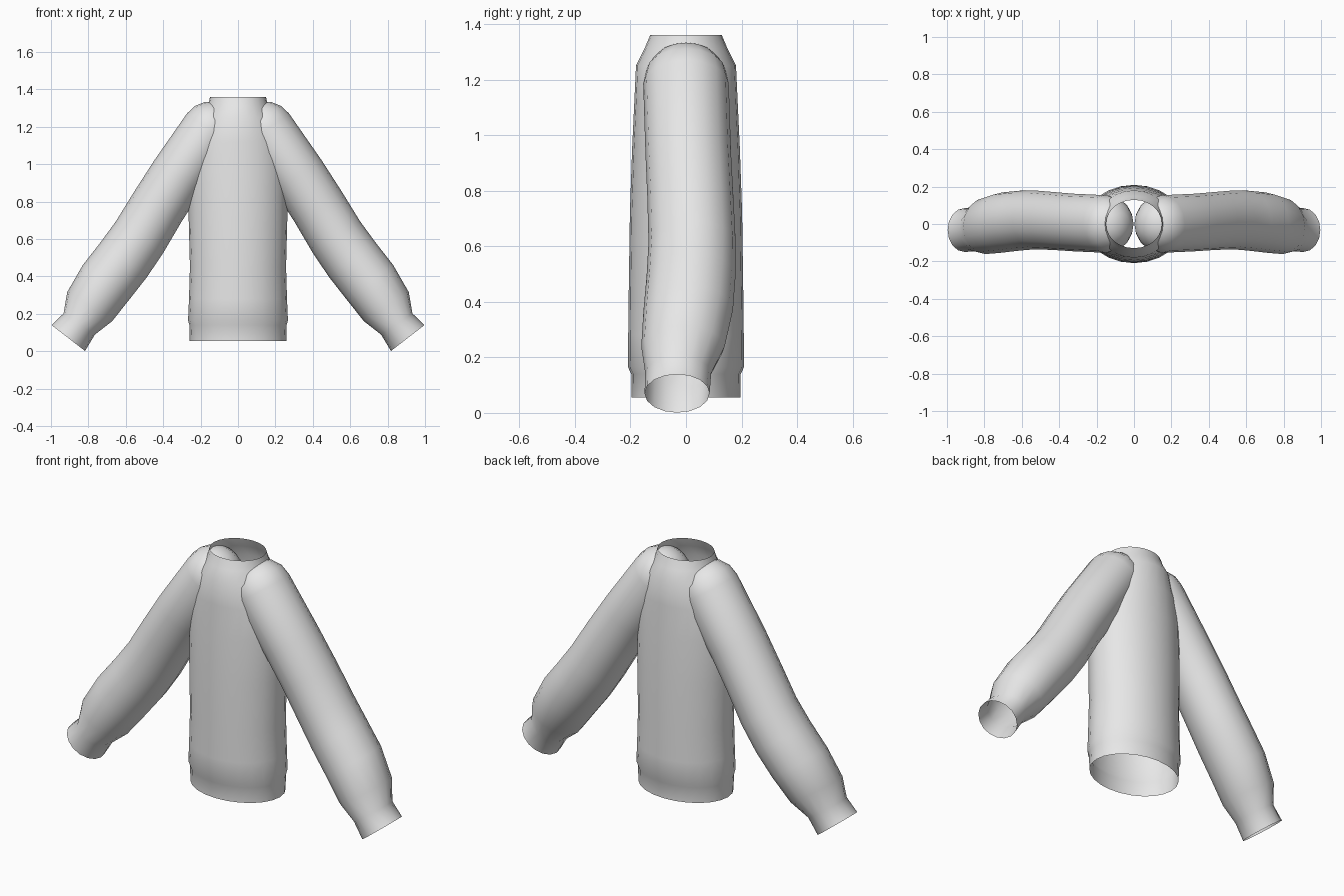
import bpy, bmesh, math
from mathutils import Vector

if "Cube" in bpy.data.objects:
    bpy.data.objects.remove(bpy.data.objects["Cube"])

cloth = bpy.data.materials.new("grey_cloth")
cloth.diffuse_color = (0.8, 0.8, 0.8, 1)
cloth.use_nodes = True
cloth.node_tree.nodes["Principled BSDF"].inputs["Base Color"].default_value = cloth.diffuse_color


def loft(name, rings, tip=None):
    """Skin a list of vertex rings into an open tube, optionally closed by a tip point."""
    bm = bmesh.new()
    loops = [[bm.verts.new(p) for p in ring] for ring in rings]
    n = len(loops[0])
    for a, b in zip(loops, loops[1:]):
        for i in range(n):
            j = (i + 1) % n
            bm.faces.new((a[i], a[j], b[j], b[i]))
    if tip is not None:
        t = bm.verts.new(tip)
        for i in range(n):
            bm.faces.new((t, loops[0][i], loops[0][(i + 1) % n]))
    bmesh.ops.recalc_face_normals(bm, faces=bm.faces)
    mesh = bpy.data.meshes.new(name)
    bm.to_mesh(mesh)
    bm.free()
    mesh.materials.append(cloth)
    obj = bpy.data.objects.new(name, mesh)
    bpy.context.collection.objects.link(obj)
    for p in mesh.polygons:
        p.use_smooth = True
    return obj


def ellipse(center, u, v, ru, rv, n):
    return [center + u * ru * math.cos(a) + v * rv * math.sin(a)
            for a in (2 * math.pi * i / n for i in range(n))]


X, Y = Vector((1, 0, 0)), Vector((0, 1, 0))

# Torso: height, half width, half depth, from hem to collar
torso = [(0.055, 0.258, 0.196), (0.14, 0.26, 0.197), (0.165, 0.267, 0.209),
         (0.28, 0.262, 0.208), (0.45, 0.257, 0.206), (0.72, 0.264, 0.202),
         (0.95, 0.262, 0.194), (1.12, 0.245, 0.186), (1.25, 0.195, 0.18),
         (1.31, 0.16, 0.15), (1.36, 0.15, 0.129)]
loft("torso", [ellipse(Vector((0, 0, z)), X, Y, rx, ry, 24) for z, rx, ry in torso])

# Sleeve: centre x, y, z, then radius across the front and radius in depth
sleeve = [(0.15, 0.0, 1.185, 0.15, 0.154), (0.324, 0.008, 0.935, 0.15, 0.154),
          (0.43, 0.016, 0.77, 0.15, 0.155), (0.525, 0.022, 0.612, 0.152, 0.157),
          (0.61, 0.018, 0.49, 0.155, 0.16), (0.704, 0.008, 0.37, 0.155, 0.161),
          (0.793, -0.011, 0.238, 0.143, 0.15), (0.849, -0.028, 0.145, 0.101, 0.119),
          (0.907, -0.032, 0.07, 0.113, 0.117)]


def make_sleeve(name, side):
    pts = [Vector(s[:3]) for s in sleeve]
    rings = []
    for i, s in enumerate(sleeve):
        d = pts[min(i + 1, len(pts) - 1)] - pts[max(i - 1, 0)]
        d.y = 0
        d.normalize()
        across = Vector((-d.z, 0, d.x))
        if i == 0:
            # rounded shoulder end
            for k in (3, 2, 1):
                a = k * math.pi / 8
                c = math.cos(a)
                rings.append(ellipse(pts[0] - d * 0.15 * math.sin(a), across, Y,
                                     s[3] * c, s[4] * c, 16))
            tip = pts[0] - d * 0.15
        rings.append(ellipse(pts[i], across, Y, s[3], s[4], 16))
    flip = Vector((side, 1, 1))
    loft(name, [[p * flip for p in r] for r in rings], tip * flip)


make_sleeve("right_sleeve", 1)
make_sleeve("left_sleeve", -1)
